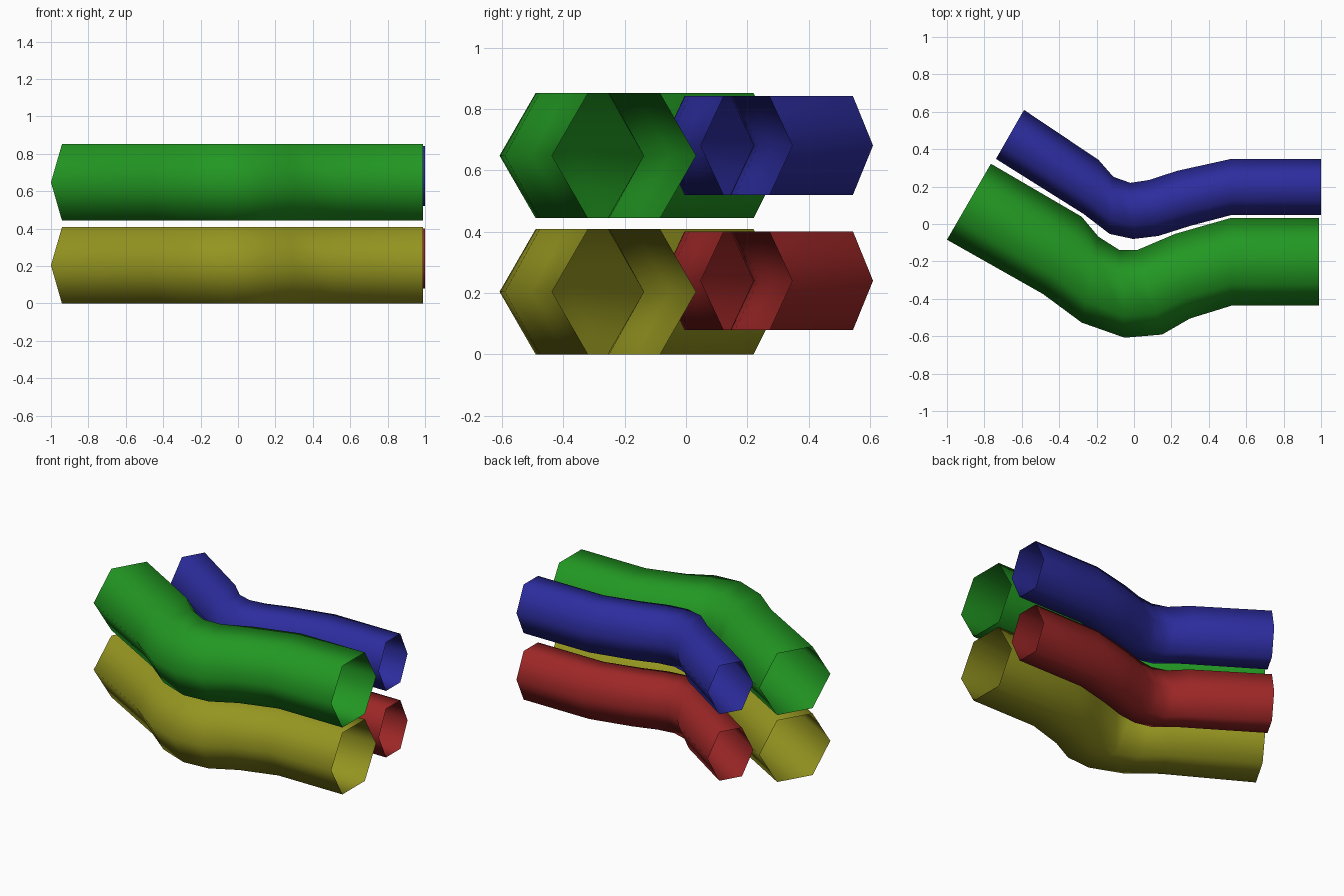
import bpy, bmesh, math
from mathutils import Vector

if "Cube" in bpy.data.objects:
    bpy.data.objects.remove(bpy.data.objects["Cube"])

# Plan outlines of the two tube shapes: (inner x, y, outer x, y) at each ring
WIDE = [(0.99, 0.033, 0.99, -0.437), (0.52, 0.033, 0.52, -0.437),
        (0.22, -0.053, 0.30, -0.505), (0.02, -0.138, 0.15, -0.591),
        (-0.08, -0.138, -0.05, -0.608), (-0.19, -0.068, -0.28, -0.527),
        (-0.28, 0.039, -0.487, -0.374), (-0.765, 0.322, -1.0, -0.084)]
NARROW = [(1.0, 0.348, 1.0, 0.048), (0.52, 0.348, 0.52, 0.048),
          (0.23, 0.284, 0.30, -0.01), (0.08, 0.235, 0.13, -0.064),
          (-0.02, 0.22, -0.005, -0.08), (-0.11, 0.252, -0.13, -0.053),
          (-0.19, 0.343, -0.27, 0.054), (-0.588, 0.61, -0.738, 0.348)]


def tube(name, rings, z, half_height, color):
    """Open six-sided tube lofted through the rings, flat at top and bottom."""
    bm = bmesh.new()
    loops = []
    for ax, ay, bx, by in rings:
        a, b = Vector((ax, ay, z)), Vector((bx, by, z))
        mid, half = (a + b) / 2, (b - a) / 2
        loop = []
        for i in range(6):
            t = math.radians(60 * i)
            up = half_height * math.sin(t) / math.sin(math.radians(60))
            loop.append(bm.verts.new(mid + half * math.cos(t) + Vector((0, 0, up))))
        loops.append(loop)
    for p, q in zip(loops, loops[1:]):
        for i in range(6):
            j = (i + 1) % 6
            # wound so that normals point outward
            bm.faces.new((p[i], p[j], q[j], q[i])).smooth = True
    f = bm.faces[:][0]
    f.normal_update()
    centre = sum((v.co for v in loops[0] + loops[1]), Vector()) / 12
    if f.normal.dot(f.calc_center_median() - centre) < 0:
        bmesh.ops.reverse_faces(bm, faces=bm.faces[:])
    mesh = bpy.data.meshes.new(name)
    bm.to_mesh(mesh)
    bm.free()
    mat = bpy.data.materials.new(name + "_paint")
    mat.diffuse_color = color
    mat.use_nodes = True
    mat.node_tree.nodes["Principled BSDF"].inputs["Base Color"].default_value = mat.diffuse_color
    mesh.materials.append(mat)
    bpy.context.collection.objects.link(bpy.data.objects.new(name, mesh))


# Wide tubes at the front, narrow tubes behind, stacked in pairs
tube("lower_wide_tube", WIDE, 0.204, 0.204, (0.30, 0.30, 0.015, 1))
tube("upper_wide_tube", WIDE, 0.648, 0.204, (0.016, 0.31, 0.016, 1))
tube("lower_narrow_tube", NARROW, 0.24, 0.161, (0.34, 0.02, 0.02, 1))
tube("upper_narrow_tube", NARROW, 0.681, 0.161, (0.025, 0.025, 0.34, 1))
